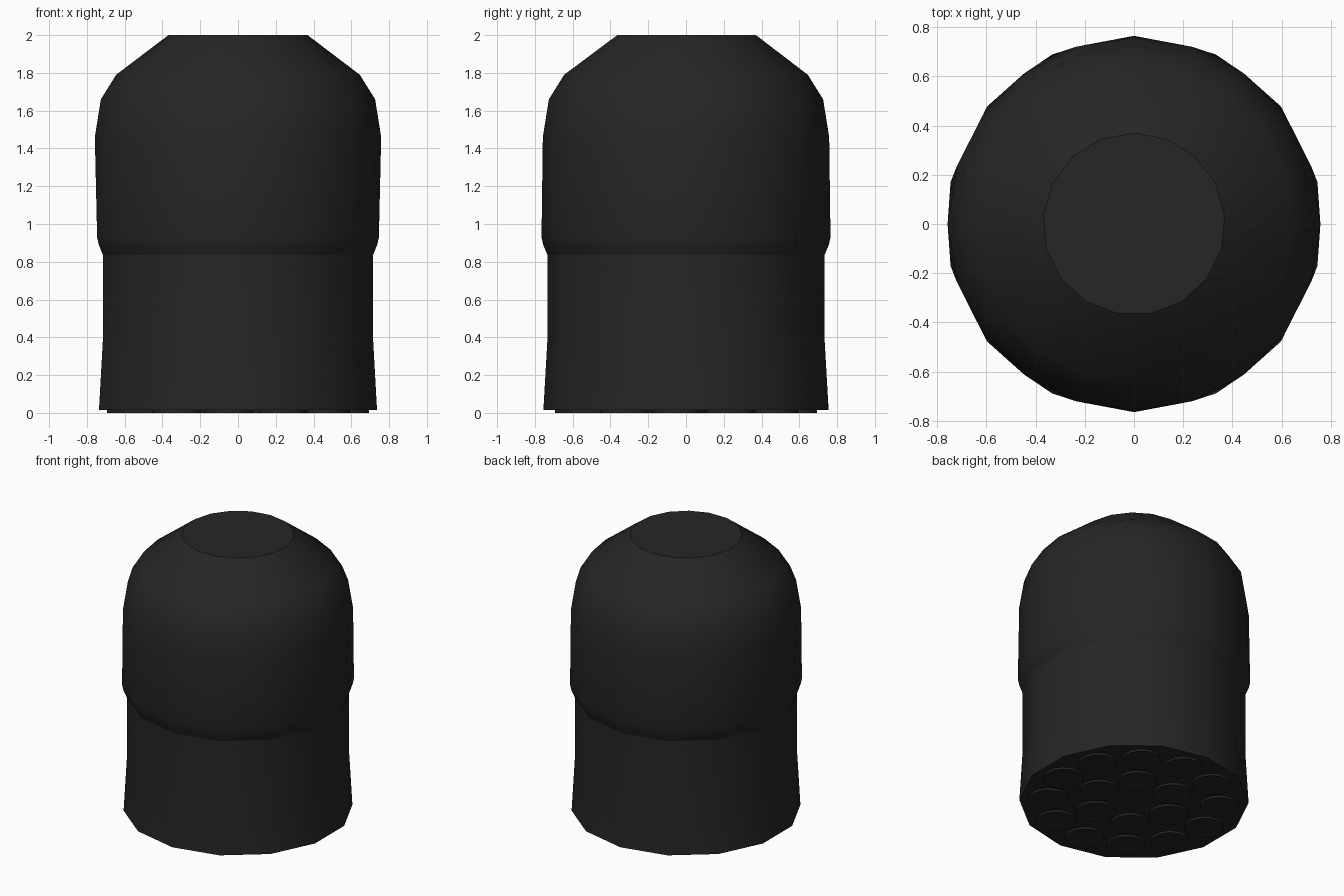
import bpy, bmesh, math

if "Cube" in bpy.data.objects:
    bpy.data.objects.remove(bpy.data.objects["Cube"])

black = bpy.data.materials.new("matte black")
black.diffuse_color = (0.019, 0.019, 0.019, 1)
black.use_nodes = True
black.node_tree.nodes["Principled BSDF"].inputs["Base Color"].default_value = black.diffuse_color


def finish(name, bm, angle):
    bmesh.ops.recalc_face_normals(bm, faces=bm.faces)
    me = bpy.data.meshes.new(name)
    bm.to_mesh(me)
    bm.free()
    me.materials.append(black)
    ob = bpy.data.objects.new(name, me)
    bpy.context.collection.objects.link(ob)
    bpy.ops.object.select_all(action='DESELECT')
    ob.select_set(True)
    bpy.context.view_layer.objects.active = ob
    bpy.ops.object.shade_smooth_by_angle(angle=math.radians(angle))
    return ob


def ring(bm, n, r, z):
    # first vertex points to +y
    return [bm.verts.new((r * math.sin(2 * math.pi * i / n),
                          r * math.cos(2 * math.pi * i / n), z)) for i in range(n)]


def join(bm, a, b):
    # skin two rings that may have different vertex counts
    na, nb = len(a), len(b)
    if na == nb:
        for i in range(na):
            bm.faces.new((a[i], a[(i + 1) % na], b[(i + 1) % nb], b[i]))
        return
    i = j = 0
    while i < na or j < nb:
        if j >= nb or (i < na and (i + 1) / na <= (j + 1) / nb):
            bm.faces.new((a[i % na], a[(i + 1) % na], b[j % nb]))
            i += 1
        else:
            bm.faces.new((a[i % na], b[(j + 1) % nb], b[j % nb]))
            j += 1


def loft(name, rings, close_bottom, close_top, angle):
    bm = bmesh.new()
    loops = [ring(bm, *r) for r in rings]
    for a, b in zip(loops, loops[1:]):
        join(bm, a, b)
    if close_bottom:
        bm.faces.new(loops[0])
    if close_top:
        bm.faces.new(loops[-1])
    return finish(name, bm, angle)


# lower sleeve, slightly flared at the foot
loft("lower_body", [(14, 0.755, 0.015), (14, 0.733, 0.4), (14, 0.733, 0.86)],
     True, False, 35)

# domed cap with a rounded lip and a flat top
loft("domed_cap", [(14, 0.733, 0.835), (14, 0.756, 0.89), (14, 0.765, 0.93),
                   (20, 0.758, 1.46), (20, 0.726, 1.66), (20, 0.645, 1.79),
                   (17, 0.37, 2.0)], False, True, 36)

# round pads under the base: inner and outer circle
for label, count, radius in (("inner", 6, 0.28), ("outer", 12, 0.565)):
    for k in range(count):
        a = math.radians(55) + 2 * math.pi * k / count
        pad = loft(f"{label}_pad_{k + 1}", [(16, 0.13, 0.0), (16, 0.13, 0.02)],
                   True, True, 35)
        pad.location = (radius * math.cos(a), radius * math.sin(a), 0)
